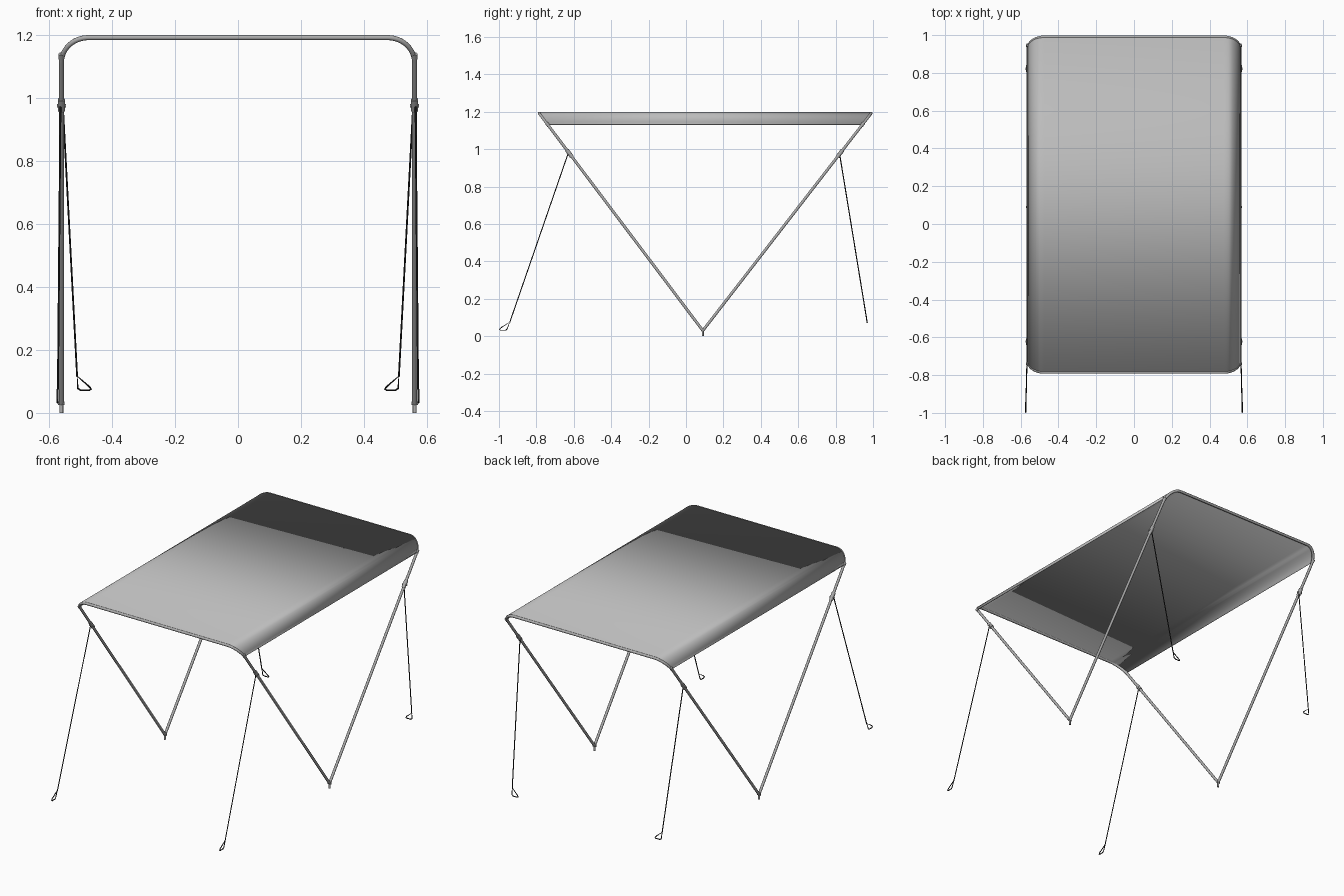
import bpy, bmesh, math
from mathutils import Vector

if "Cube" in bpy.data.objects:
    bpy.data.objects.remove(bpy.data.objects["Cube"])


def material(name, v):
    m = bpy.data.materials.new(name)
    m.diffuse_color = (v, v, v, 1)
    m.use_nodes = True
    m.node_tree.nodes["Principled BSDF"].inputs["Base Color"].default_value = m.diffuse_color
    return m


FABRIC = material("grey fabric", 0.5)
METAL = material("grey metal", 0.42)
BLACK = material("black webbing", 0.015)

HALF, TOP, R = 0.561, 1.192, 0.008       # leg x, bow height, tube radius
PIVOT = Vector((0, 0.09, 0.03))
ENDS = {"front": -0.785, "rear": 0.99}   # y of each bow's top rail


def tube(name, pts, r, mat, closed=False, res=3):
    """Round tube swept along a polyline."""
    cu = bpy.data.curves.new(name, 'CURVE')
    cu.dimensions = '3D'
    cu.bevel_depth, cu.bevel_resolution = r, res
    cu.use_fill_caps = not closed
    sp = cu.splines.new('POLY')
    sp.points.add(len(pts) - 1)
    for p, q in zip(sp.points, pts):
        p.co = (*q, 1)
    sp.use_cyclic_u = closed
    ob = bpy.data.objects.new(name, cu)
    bpy.context.collection.objects.link(ob)
    bpy.ops.object.select_all(action='DESELECT')
    ob.select_set(True)
    bpy.context.view_layer.objects.active = ob
    bpy.ops.object.convert(target='MESH')
    ob = bpy.context.object
    ob.data.materials.clear()
    ob.data.materials.append(mat)
    bpy.ops.object.shade_smooth_by_angle(angle=math.radians(50))
    return ob


def leg_y(end, z):
    """y on the slanted bow plane at height z."""
    return PIVOT.y + (end - PIVOT.y) * (z - PIVOT.z) / (TOP - PIVOT.z)


def arch(grow=0.0, low=None, rx=0.085, rz=0.08, n=12):
    """(x, z) profile of the bow with rounded shoulders, left to right."""
    right = []
    for i in range(n + 1):
        a = math.pi / 2 * i / n
        right.append((HALF - rx + (rx + grow) * math.sin(a),
                      TOP - rz + (rz + grow) * math.cos(a)))
    if low is not None:
        right = [p for p in right if p[1] > low + 0.002] + [(HALF + grow, low)]
    return [(-x, z) for x, z in reversed(right)] + right


# Two U-shaped bows, from the shared foot up and over
for name, end in ENDS.items():
    prof = [(-HALF, PIVOT.z)] + arch() + [(HALF, PIVOT.z)]
    tube(name + "_bow", [(x, leg_y(end, z), z) for x, z in prof], R, METAL)

# Canopy sheet lofted between the bows, wrapping over their shoulders
bm = bmesh.new()
prof = arch(grow=0.007, low=1.132)
rows = []
for end in ENDS.values():
    rows.append([bm.verts.new((x, leg_y(end, min(z, TOP)), z)) for x, z in prof])
for i in range(len(prof) - 1):
    bm.faces.new((rows[0][i], rows[1][i], rows[1][i + 1], rows[0][i + 1]))
bmesh.ops.recalc_face_normals(bm, faces=bm.faces)
if sum(f.normal.z for f in bm.faces) < 0:
    bmesh.ops.reverse_faces(bm, faces=bm.faces)
me = bpy.data.meshes.new("canopy")
bm.to_mesh(me)
bm.free()
me.materials.append(FABRIC)
canopy = bpy.data.objects.new("canopy", me)
bpy.context.collection.objects.link(canopy)
bpy.ops.object.select_all(action='DESELECT')
canopy.select_set(True)
bpy.context.view_layer.objects.active = canopy
bpy.ops.object.shade_smooth_by_angle(angle=math.radians(40))
solid = canopy.modifiers.new("thickness", 'SOLIDIFY')
solid.thickness, solid.offset = 0.003, -1

# Feet, clamps, straps and hooks on both sides
for s, side in ((-1, "left"), (1, "right")):
    x = s * HALF
    tube(side + "_foot", [(x, PIVOT.y, 0), (x, PIVOT.y, 0.045)], 0.006, METAL)
    tube(side + "_foot_hinge_pin", [(x - 0.01, PIVOT.y, 0.03), (x + 0.01, PIVOT.y, 0.03)],
         0.006, METAL)

    for name, end in ENDS.items():
        tag = side + "_" + name
        on_leg = lambda z: (x, leg_y(end, z), z)
        # clamp sleeve with cross pin, and collar under the shoulder
        tube(tag + "_clamp", [on_leg(0.96), on_leg(0.995)], 0.0115, METAL)
        y = leg_y(end, 0.975)
        tube(tag + "_clamp_pin", [(x - 0.014, y, 0.975), (x + 0.014, y, 0.975)], 0.006, METAL)
        tube(tag + "_bow_collar", [on_leg(1.125), on_leg(1.14)], 0.0095, METAL)

    # front strap slants forward, hook lies in the side plane
    tube(side + "_front_strap", [(s * 0.564, -0.632, 0.972), (s * 0.572, -0.942, 0.075)],
         0.003, BLACK, res=1)
    hook = [(-0.942, 0.076), (-0.990, 0.045), (-0.997, 0.036), (-0.992, 0.032),
            (-0.965, 0.032), (-0.957, 0.038)]
    tube(side + "_front_hook", [(s * 0.573, y, z) for y, z in hook], 0.003, BLACK, True, 1)

    # rear strap leans inward, hook lies in the cross plane
    tube(side + "_rear_strap", [(s * 0.556, 0.822, 0.97), (s * 0.511, 0.962, 0.115)],
         0.003, BLACK, res=1)
    hook = [(0.511, 0.117, 0.962), (0.471, 0.082, 0.967), (0.467, 0.075, 0.968),
            (0.473, 0.072, 0.969), (0.500, 0.072, 0.969), (0.509, 0.078, 0.968)]
    tube(side + "_rear_hook", [(s * a, y, z) for a, z, y in hook], 0.003, BLACK, True, 1)
